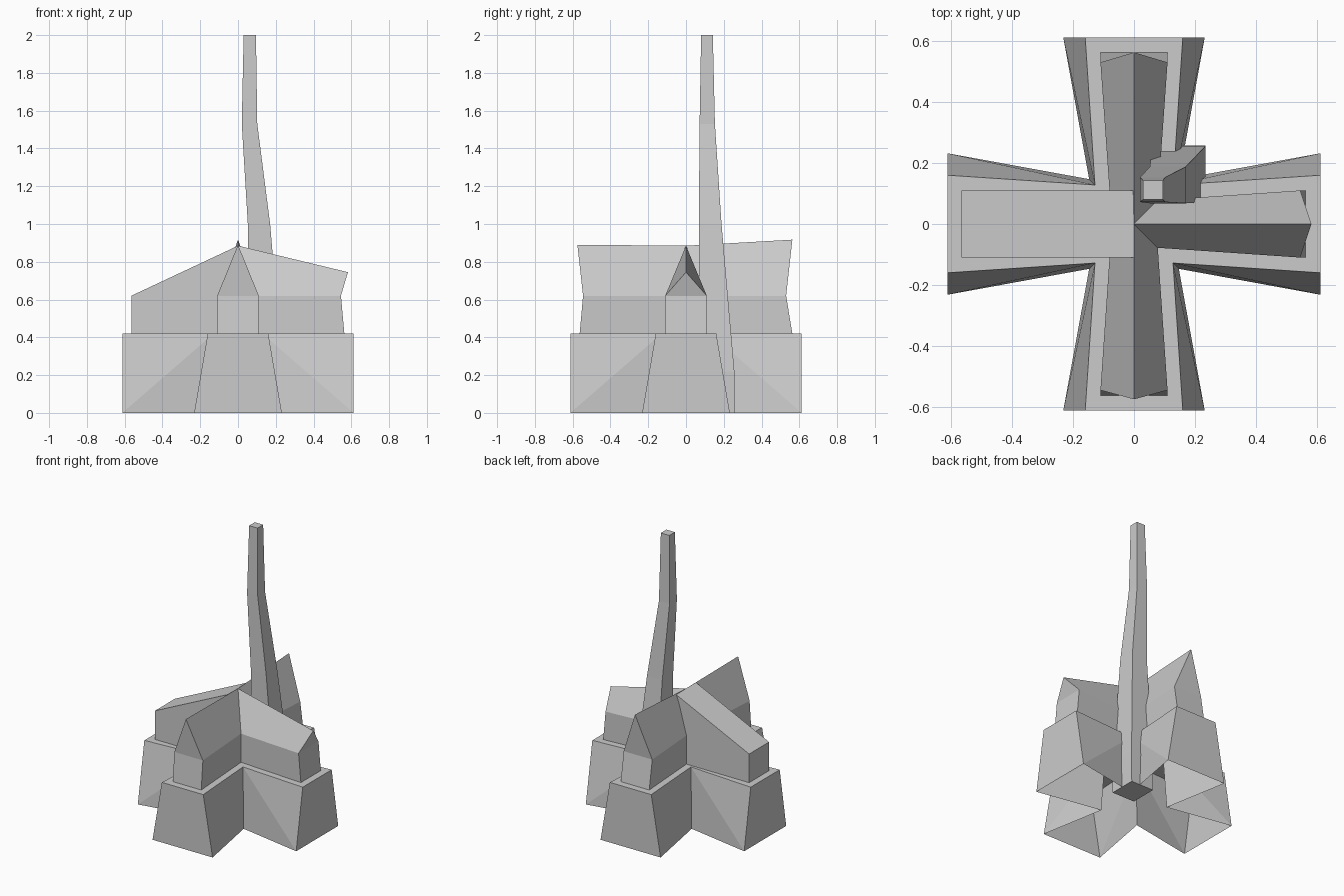
import bpy
from math import cos, sin, pi

if "Cube" in bpy.data.objects:
    bpy.data.objects.remove(bpy.data.objects["Cube"])


def make(name, verts, faces):
    me = bpy.data.meshes.new(name)
    me.from_pydata(verts, [], faces)
    me.validate()
    ob = bpy.data.objects.new(name, me)
    bpy.context.collection.objects.link(ob)
    return ob


def cross(end, half, inner, z):
    """Twelve-point plus-shaped outline: two end corners and one inner corner per arm."""
    pts = []
    for k in range(4):
        c, s = round(cos(k * pi / 2)), round(sin(k * pi / 2))
        for x, y in ((end, -half), (end, half), (inner, inner)):
            pts.append((x * c - y * s, x * s + y * c, z))
    return pts


# Plus-shaped flared plinth, open underneath; walls split along the drawn diagonals
low = cross(0.612, 0.232, 0.147, 0)
high = cross(0.612, 0.16, 0.128, 0.42)
walls = []
for i in range(12):
    j = (i + 1) % 12
    if i % 3 == 0:                                   # flat arm end
        walls.append((i, j, j + 12, i + 12))
    elif i % 3 == 1:                                 # side running inward
        walls += [(i, j, j + 12), (i, j + 12, i + 12)]
    else:                                            # side running outward
        walls += [(i, j, i + 12), (j, j + 12, i + 12)]
make("plinth", low + high, walls + [tuple(range(12, 24))])


def gabled_arm(name, turn, base, eave, ridge, ridge_z):
    """Wing along +x turned about z; base, eave and ridge give its end distances."""
    w, c = 0.11, 0.078
    v = [(0, 0, 0.885), (ridge, 0, ridge_z)]
    for s in (-1, 1):
        v += [(c, s * c, 0.42), (base, s * w, 0.42),
              (eave, s * w, 0.62), (c, s * c, 0.62)]
    cs, sn = round(cos(turn)), round(sin(turn))
    v = [(x * cs - y * sn, x * sn + y * cs, z) for x, y, z in v]
    make(name, v, [(2, 3, 4, 5), (7, 6, 9, 8),       # side walls
                   (0, 5, 4, 1), (0, 1, 8, 9),       # roof slopes
                   (3, 7, 8, 4), (4, 8, 1)])         # end wall and gable


gabled_arm("right_wing", 0, 0.563, 0.545, 0.582, 0.745)
gabled_arm("back_wing", pi / 2, 0.563, 0.53, 0.563, 0.917)
gabled_arm("front_wing", -pi / 2, 0.563, 0.545, 0.575, 0.89)

# Left wing with a single sloping roof
prof = [(-0.565, 0.42), (0, 0.42), (0, 0.885), (-0.565, 0.62)]
make("left_wing",
     [(x, y, z) for y in (-0.11, 0.11) for x, z in prof],
     [(0, 1, 2, 3), (7, 6, 5, 4), (3, 2, 6, 7), (0, 3, 7, 4)])

# Tapering four-sided chimney: x range, y range and height of each ring
rings = [(0.06, 0.235, 0.07, 0.258, 0),
         (0.06, 0.235, 0.07, 0.256, 0.22),
         (0.052, 0.17, 0.068, 0.188, 1.0),
         (0.02, 0.102, 0.072, 0.153, 1.53),
         (0.03, 0.095, 0.08, 0.142, 2.0)]
v, f = [], [(3, 2, 1, 0)]
for x0, x1, y0, y1, z in rings:
    v += [(x0, y0, z), (x1, y0, z), (x1, y1, z), (x0, y1, z)]
for r in range(len(rings) - 1):
    for i in range(4):
        a, b = 4 * r + i, 4 * r + (i + 1) % 4
        f.append((a, b, b + 4, a + 4))
n = len(v)
make("chimney", v, f + [(n - 4, n - 3, n - 2, n - 1)])
